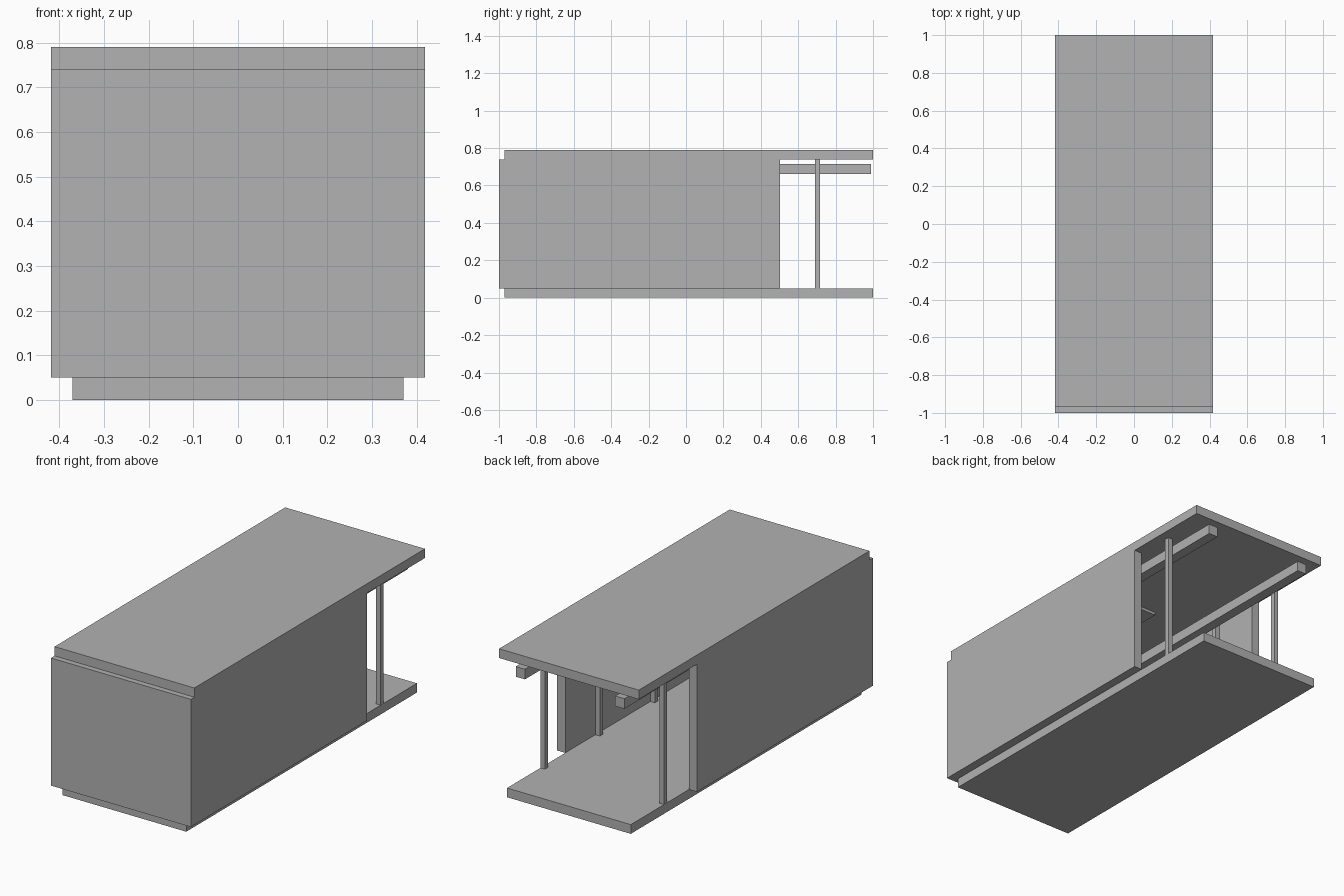
import bpy

cube = bpy.data.objects.get("Cube")
if cube:
    bpy.data.objects.remove(cube, do_unlink=True)

# One plain grey for the whole shelter
grey = bpy.data.materials.new("plain_grey")
grey.use_nodes = True
colour = (0.445, 0.445, 0.445, 1)
grey.diffuse_color = colour
for node in grey.node_tree.nodes:
    if node.type == "BSDF_PRINCIPLED":
        node.inputs["Base Color"].default_value = colour


def box(name, x, y, z):
    """Axis-aligned box from (low, high) ranges on each axis."""
    bounds = (x, y, z)
    centre = [(lo + hi) / 2 for lo, hi in bounds]
    bpy.ops.mesh.primitive_cube_add(size=1, location=centre)
    obj = bpy.context.object
    obj.name = name
    obj.scale = [hi - lo for lo, hi in bounds]
    bpy.ops.object.transform_apply(location=False, rotation=False, scale=True)
    obj.data.materials.append(grey)
    return obj


HALF = 0.418          # outer half width
INNER = 0.37          # inner half width
FLOOR, CEILING, TOP = 0.05, 0.74, 0.79
FRONT, SLAB_FRONT, WALL_END, BACK = -1.0, -0.97, 0.503, 1.0

# Slabs
box("floor_slab", (-INNER, INNER), (SLAB_FRONT, BACK), (0, FLOOR))
box("roof_slab", (-HALF, HALF), (SLAB_FRONT, BACK), (CEILING, TOP))

# Front wall between the side walls
box("front_wall", (-INNER, INNER), (FRONT, FRONT + 0.05), (FLOOR, CEILING))

# Ceiling lamp plate
box("ceiling_lamp", (-0.075, 0.075), (-0.08, 0.08), (0.725, CEILING))

# Mirrored side walls, roof beams and rows of posts
for side, sign in (("left", 1), ("right", -1)):
    def span(lo, hi):
        return tuple(sorted((sign * lo, sign * hi)))

    box(side + "_wall", span(INNER, HALF), (FRONT, WALL_END), (FLOOR, CEILING))
    box(side + "_beam", span(0.27, 0.325), (FRONT + 0.05, 0.99), (0.66, 0.715))
    for row in range(4):
        y = 0.703 - row * 0.47
        box(f"{side}_post_{row + 1}", span(0.343, 0.369),
            (y - 0.013, y + 0.013), (FLOOR, CEILING))
